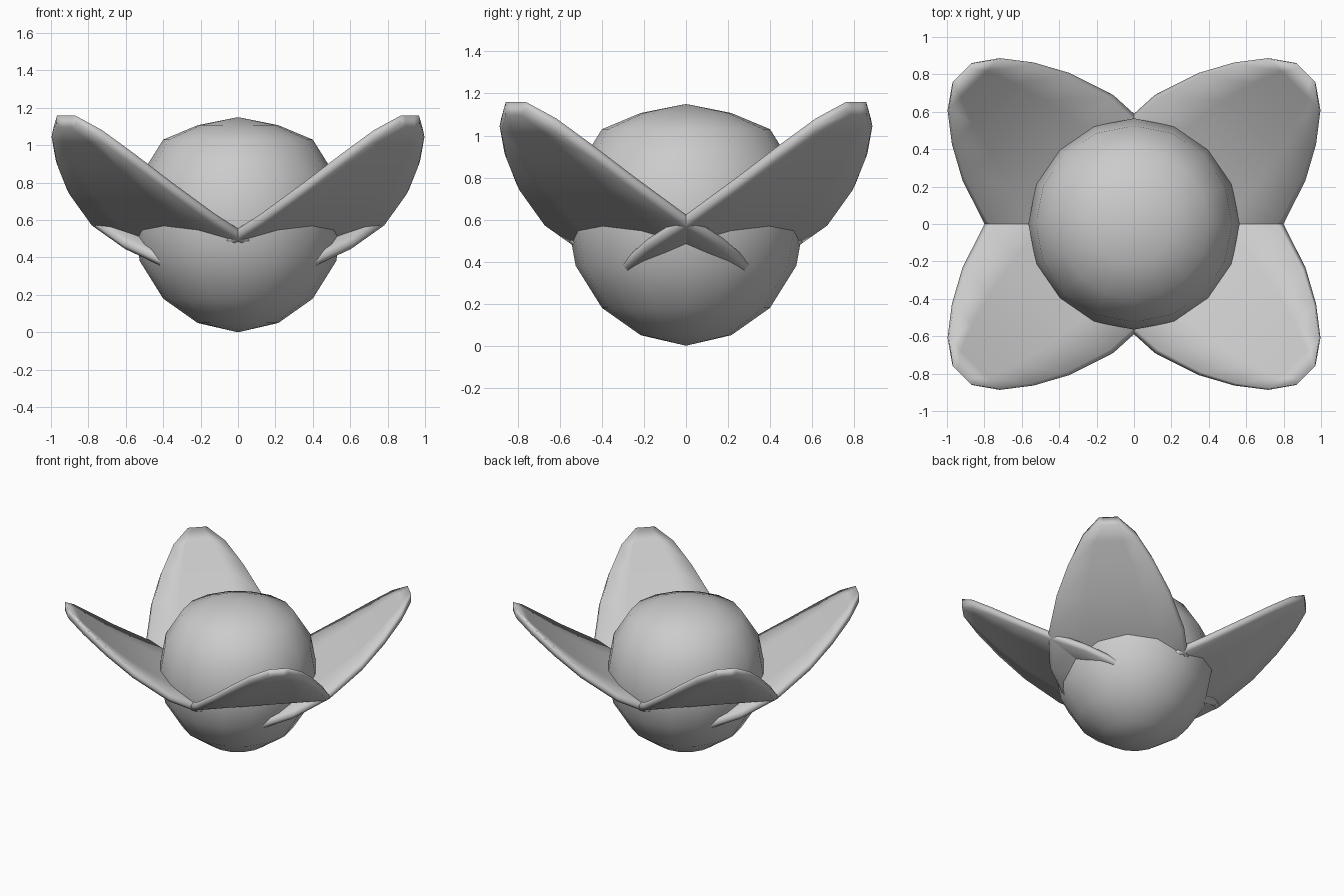
import bpy, bmesh, math

if "Cube" in bpy.data.objects:
    bpy.data.objects.remove(bpy.data.objects["Cube"])


def finish(bm, name, angle):
    bmesh.ops.recalc_face_normals(bm, faces=bm.faces)
    me = bpy.data.meshes.new(name)
    bm.to_mesh(me)
    bm.free()
    ob = bpy.data.objects.new(name, me)
    bpy.context.collection.objects.link(ob)
    bpy.ops.object.select_all(action='DESELECT')
    ob.select_set(True)
    bpy.context.view_layer.objects.active = ob
    bpy.ops.object.shade_smooth_by_angle(angle=math.radians(angle))
    return ob


def skin(bm, rings):
    """Join consecutive closed rings with quads."""
    for a, b in zip(rings, rings[1:]):
        n = len(a)
        for i in range(n):
            j = (i + 1) % n
            bm.faces.new((a[i], a[j], b[j], b[i]))


# Bud: slightly full-topped 16-sided ball
bm = bmesh.new()
profile = [(0.216, 0.05), (0.4, 0.18), (0.525, 0.38), (0.565, 0.6),
           (0.525, 0.83), (0.4, 1.03), (0.216, 1.107)]
rings = [[bm.verts.new((r * math.cos(k * math.pi / 8), r * math.sin(k * math.pi / 8), z))
          for k in range(16)] for r, z in profile]
skin(bm, rings)
for ring, z in ((rings[0], 0.0), (rings[-1], 1.15)):
    pole = bm.verts.new((0, 0, z))
    for i in range(16):
        bm.faces.new((ring[i], ring[(i + 1) % 16], pole))
finish(bm, "bud", 60)

# Petal stations along its axis: distance, half width, rim height
stations = [(-0.05, 0.36, 0.365), (0.08, 0.43, 0.415), (0.3, 0.5, 0.51),
            (0.566, 0.487, 0.637), (0.813, 0.406, 0.805), (0.99, 0.309, 0.95),
            (1.135, 0.197, 1.08), (1.223, 0.071, 1.16)]
# Thin rounded cross-section: width fraction, drop below the rim
section = [(-1, -0.035), (-0.95, 0), (-0.5, 0), (0, 0), (0.5, 0), (0.95, 0),
           (1, -0.035), (0.95, -0.065), (0.5, -0.065), (0, -0.065),
           (-0.5, -0.065), (-0.95, -0.065)]


def petal(name, sx, sy):
    bm = bmesh.new()
    rings = []
    for u, hw, z in stations:
        ring = []
        for w, drop in section:
            v = w * hw
            x = (u + v) / math.sqrt(2) + 0.055
            y = (u - v) / math.sqrt(2) - 0.055
            ring.append(bm.verts.new((sx * x, sy * y, z + drop)))
        rings.append(ring)
    skin(bm, rings)
    bm.faces.new(rings[0])
    bm.faces.new(rings[-1])
    finish(bm, name, 180)


for side, sx in (("right", 1), ("left", -1)):
    for end, sy in (("front", -1), ("back", 1)):
        petal(f"petal_{end}_{side}", sx, sy)
